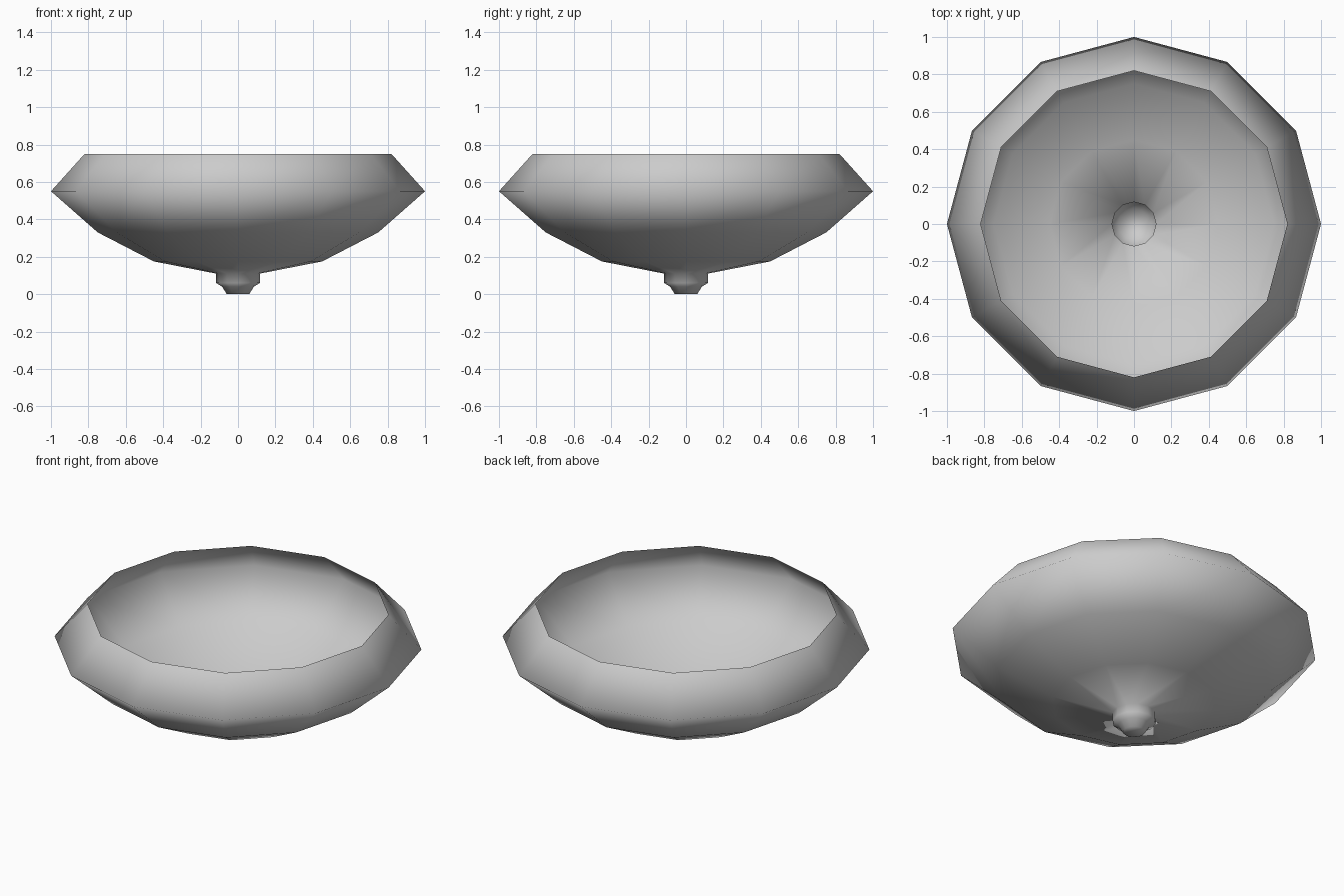
import bpy, bmesh
from math import cos, sin, tau

if "Cube" in bpy.data.objects:
    bpy.data.objects.remove(bpy.data.objects["Cube"])

SIDES = 12


def lathe(name, profile, cap_start=False):
    """Turn an (r, z) profile about the z axis into a smooth single-skin shell."""
    bm = bmesh.new()
    rings = [[bm.verts.new((r * cos(tau * i / SIDES), r * sin(tau * i / SIDES), z))
              for i in range(SIDES)] for r, z in profile]
    for low, high in zip(rings, rings[1:]):
        for i in range(SIDES):
            j = (i + 1) % SIDES
            bm.faces.new((low[i], low[j], high[j], high[i]))
    if cap_start:
        bm.faces.new(rings[0][::-1])
    for f in bm.faces:
        f.smooth = True
    mesh = bpy.data.meshes.new(name)
    bm.to_mesh(mesh)
    bm.free()
    obj = bpy.data.objects.new(name, mesh)
    bpy.context.collection.objects.link(obj)
    return obj


# Open bowl with inward-leaning rim, running down into the small drain foot
lathe("basin_bowl", [
    (0.06, 0.0), (0.085, 0.04), (0.118, 0.06), (0.118, 0.11),   # drain foot
    (0.45, 0.175), (0.75, 0.33), (1.0, 0.55), (0.82, 0.75),     # bowl and rim
], cap_start=True)
